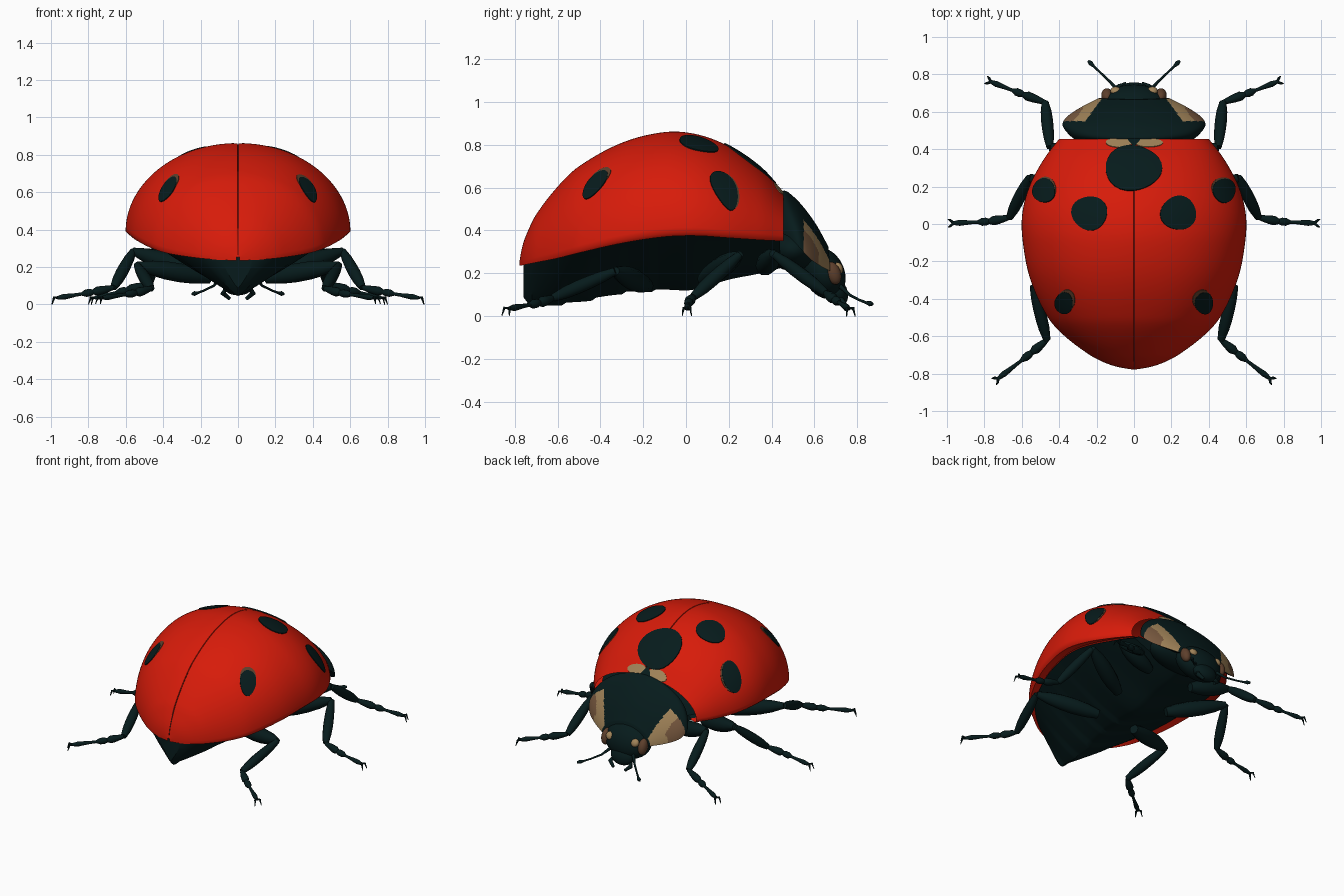
import bpy, bmesh, math
from mathutils import Vector, Matrix

cube = bpy.data.objects.get("Cube")
if cube:
    bpy.data.objects.remove(cube, do_unlink=True)


def material(name, rgb, rough=0.6):
    m = bpy.data.materials.new(name)
    m.use_nodes = True
    m.diffuse_color = (*rgb, 1)
    node = m.node_tree.nodes["Principled BSDF"]
    node.inputs["Base Color"].default_value = (*rgb, 1)
    node.inputs["Roughness"].default_value = rough
    return m


RED = material("shell red", (0.68, 0.011, 0.003))
BLACK = material("blue black", (0.002, 0.011, 0.0115))
TAN = material("tan", (0.36, 0.23, 0.10))
UMBER = material("light brown", (0.19, 0.10, 0.05))
BROWN = material("brown", (0.11, 0.05, 0.025))


def finish(name, bm, mats, sharp=50):
    bmesh.ops.recalc_face_normals(bm, faces=bm.faces)
    me = bpy.data.meshes.new(name)
    bm.to_mesh(me)
    bm.free()
    for m in mats:
        me.materials.append(m)
    me.shade_smooth()
    me.set_sharp_from_angle(angle=math.radians(sharp))
    ob = bpy.data.objects.new(name, me)
    bpy.context.collection.objects.link(ob)


def loft(bm, rows, closed=False, caps=False):
    rings = [[bm.verts.new(p) for p in r] for r in rows]
    n = len(rings[0])
    for a, b in zip(rings, rings[1:]):
        for i in range(n if closed else n - 1):
            j = (i + 1) % n
            bm.faces.new((a[i], a[j], b[j], b[i]))
    if caps:
        bm.faces.new(rings[0])
        bm.faces.new(rings[-1])


def smooth_curve(t, pts):
    """Smooth interpolation through (t, values...) stations."""
    t = min(max(t, pts[0][0]), pts[-1][0])
    i = max(k for k in range(len(pts) - 1) if pts[k][0] <= t)
    a, b = pts[i], pts[i + 1]
    p, q = pts[max(i - 1, 0)], pts[min(i + 2, len(pts) - 1)]
    h = b[0] - a[0]
    s = (t - a[0]) / h
    out = []
    for k in range(1, len(a)):
        m0 = (b[k] - p[k]) / (b[0] - p[0]) * h
        m1 = (q[k] - a[k]) / (q[0] - a[0]) * h
        out.append((2*s**3 - 3*s**2 + 1) * a[k] + (s**3 - 2*s**2 + s) * m0
                   + (3*s**2 - 2*s**3) * b[k] + (s**3 - s**2) * m1)
    return out


# Stations along the body: y, half width, rim height, top height
SHELL = [(-.778, .008, .25, .255), (-.765, .085, .252, .325), (-.74, .16, .257, .395), (-.7, .237, .265, .475),
         (-.6, .37, .285, .605), (-.5, .46, .31, .70), (-.3, .553, .355, .81), (-.1, .594, .385, .86),
         (.05, .598, .39, .85), (.2, .56, .38, .793), (.35, .48, .37, .69), (.455, .40, .365, .575)]
PRONOTUM = [(.42, .30, .39, .535), (.455, .35, .37, .585), (.5, .382, .32, .56), (.55, .355, .27, .508),
            (.61, .28, .235, .425), (.665, .19, .21, .325)]


def roundness(y):
    """Cross-section exponent: boxier towards the tail."""
    return 1 - .12 * min(1, max(0, -y / .45))


def dome(x, y):
    """Point of the shell above (x, y)."""
    w, rim, top = smooth_curve(y, SHELL)
    c = min(abs(x) / w, 1) ** (1 / roundness(y))
    return Vector((x, y, rim + (top - rim) * math.sqrt(1 - c * c)))


# Wing cases, with a rolled-in rim and a fine groove along the middle
for side, label in ((1, "left"), (-1, "right")):
    bm = bmesh.new()
    rows = []
    for i in range(71):
        y = -.778 + 1.233 * (i / 70) ** 1.5
        w, rim, top = smooth_curve(y, SHELL)
        row = [(side * w * .87, y, rim), (side * w * .975, y, rim - .015)]
        for k in range(31):
            a = math.pi / 2 * k / 31
            row.append((side * w * math.cos(a) ** roundness(y), y, rim + (top - rim) * math.sin(a)))
        row += [(side * .003, y, top - .001), (side * .0008, y, top - .008)]
        rows.append(row)
    loft(bm, rows)
    finish(label + "_wing_case", bm, [RED])


def spot(name, cx, cy, rx, ry, mat, lift=.005):
    """Thin rounded plate lying on the shell."""
    bm = bmesh.new()
    rows = []
    e = .002
    for r in (.02, .2, .4, .6, .8, 1, 1.01):
        row = []
        for k in range(28):
            a = 2 * math.pi * k / 28
            wob = r * (1 + .035 * math.cos(3 * a + cx * 9))
            x, y = cx + rx * wob * math.cos(a), cy + ry * wob * math.sin(a)
            n = (dome(x + e, y) - dome(x - e, y)).cross(dome(x, y + e) - dome(x, y - e))
            row.append(dome(x, y) + n.normalized() * (lift if r <= 1 else -.002))
        rows.append(row)
    loft(bm, rows, closed=True)
    bm.verts.ensure_lookup_table()
    bm.faces.new(bm.verts[:28])
    finish(name, bm, [mat])


spot("middle_spot", -.005, .298, .15, .12, BLACK, .006)
for s, label in ((1, "left"), (-1, "right")):
    spot(label + "_inner_spot", s * .237, .058, .095, .09, BLACK)
    spot(label + "_shoulder_spot", s * .48, .178, .06, .064, BLACK)
    spot(label + "_rear_spot", s * .373, -.422, .048, .058, BLACK)
    spot(label + "_shoulder_spot_edge", s * .474, .19, .058, .06, BROWN, .003)
    spot(label + "_rear_spot_edge", s * .362, -.407, .048, .056, BROWN, .003)
    spot(label + "_collar_patch", s * .08, .434, .072, .024, TAN, .004)

# Small dark triangle between the wing cases
bm = bmesh.new()
loft(bm, [[dome(x, y) + Vector((0, .006, .007)) for x in (-h, 0, h)]
          for h, y in ((.004, .41), (.02, .43), (.04, .452))])
finish("scutellum", bm, [BLACK])

# Pronotum, with tan cheeks that turn brown towards their outer edges
bm = bmesh.new()
rows = []
for i in range(55):
    y = .42 + .245 * i / 54
    w, rim, top = smooth_curve(y, PRONOTUM)
    row = []
    for k in range(97):
        a = math.pi * k / 96
        c = math.cos(a)
        x = w * math.copysign(abs(c) ** 1.1, c)
        row.append((x, y + .03 * (x / .38) ** 2, rim + (top - rim) * math.sin(a)))
    rows.append(row)
loft(bm, rows, closed=True, caps=True)
for f in bm.faces:
    p = f.calc_center_median()
    reach = abs(p.x) - .165 - (.68 - p.y) * .75
    if len(f.verts) == 4 and p.y > .55 and reach > 0:
        f.material_index = 2 if reach > .06 and p.y < .62 else 1
finish("pronotum", bm, [BLACK, TAN, UMBER])

# Keeled belly with stepped segments
KEEL = [(-.765, .09), (-.72, .045), (-.5, .06), (-.3, .10), (-.1, .115),
        (.05, .125), (.2, .17), (.35, .20), (.5, .24)]
bm = bmesh.new()
rows = []
for i in range(61):
    y = -.76 + 1.2 * i / 60
    w, rim, top = smooth_curve(y, SHELL)
    keel = smooth_curve(y, KEEL)[0]
    step = .012 * ((-y * 7) % 1) if y < 0 else 0
    w *= .88
    row = [(w * t, y, rim - .012 - (rim - .012 - keel - step) * (1 - abs(t) ** 1.25))
           for t in [k / 14 - 1 for k in range(29)]]
    rows.append(row + [(w * .9, y, rim + .012), (-w * .9, y, rim + .012)])
loft(bm, rows, closed=True, caps=True)
finish("belly", bm, [BLACK], 30)


def ball(name, loc, size, mat, tilt=0):
    bm = bmesh.new()
    mtx = (Matrix.Translation(loc) @ Matrix.Rotation(math.radians(tilt), 4, 'X')
           @ Matrix.Diagonal((*size, 1)))
    bmesh.ops.create_uvsphere(bm, u_segments=28, v_segments=16, radius=1, matrix=mtx)
    finish(name, bm, [mat])


def tube(bm, pts, radii, sides=10):
    pts = [Vector(p) for p in pts]
    rows = []
    for i, (p, r) in enumerate(zip(pts, radii)):
        d = pts[min(i + 1, len(pts) - 1)] - pts[max(i - 1, 0)]
        q = d.to_track_quat('Z', 'Y')
        rows.append([p + q @ Vector((r * math.cos(a), r * math.sin(a), 0))
                     for a in [2 * math.pi * k / sides for k in range(sides)]])
    loft(bm, rows, closed=True, caps=True)


def limb(bm, a, b, radii):
    a, b = Vector(a), Vector(b)
    n = len(radii) - 1
    tube(bm, [a.lerp(b, i / n) for i in range(n + 1)], radii)


# Head
ball("neck", (0, .5, .31), (.27, .12, .10), BLACK)
ball("head", (0, .645, .20), (.172, .095, .125), BLACK, 25)
ball("snout", (0, .705, .115), (.09, .048, .07), BLACK, 25)

# Legs: hip, knee, ankle, first toe joint, toe end
LEGS = {"front": [(.17, .36, .22), (.45, .41, .29), (.475, .65, .11), (.60, .695, .075), (.765, .76, .035)],
        "middle": [(.2, .08, .17), (.56, .25, .285), (.665, .035, .09), (.78, .012, .065), (.965, .005, .035)],
        "rear": [(.15, -.18, .14), (.54, -.33, .21), (.465, -.62, .085), (.55, -.69, .06), (.725, -.825, .035)]}

for s, label in ((1, "left"), (-1, "right")):
    ball(label + "_eye", (s * .144, .688, .20), (.031, .035, .055), BROWN, 20)
    ball(label + "_brow_patch", (s * .098, .712, .225), (.028, .02, .028), TAN, 30)
    for part, joints in LEGS.items():
        hip, knee, ankle, toe, end = [Vector((s * x, y, z)) for x, y, z in joints]
        bm = bmesh.new()
        limb(bm, hip, knee, (.03, .046, .052, .05, .04, .02))
        limb(bm, knee, ankle, (.018, .027, .031, .032, .029, .019))
        limb(bm, ankle, toe, (.012, .018, .023, .025, .012))
        mid = toe.lerp(end, .3)
        limb(bm, toe.lerp(ankle, .1), mid, (.012, .021, .021, .01))
        limb(bm, mid, end, (.009, .01, .013, .016, .01))
        # Pair of hooked claws
        out = (end - toe).normalized()
        across = Vector((-out.y, out.x, 0))
        for c in (-1, 1):
            tip = end + out * .03 + across * c * .022
            tube(bm, [end, end + out * .018 + across * c * .016 + Vector((0, 0, .006)),
                      tip - Vector((0, 0, .03))], (.008, .007, .002), 6)
        finish(f"{label}_{part}_leg", bm, [BLACK])
    # Antenna with a clubbed tip, and a mouth feeler
    bm = bmesh.new()
    tube(bm, [(s * .09, .72, .14), (s * .13, .762, .10), (s * .18, .81, .075), (s * .215, .843, .062),
              (s * .232, .86, .058), (s * .245, .872, .056)], (.011, .007, .006, .007, .013, .007), 8)
    tube(bm, [(s * .06, .71, .09), (s * .08, .735, .06), (s * .045, .75, .03)], (.014, .015, .01), 8)
    finish(label + "_antenna", bm, [BLACK])
